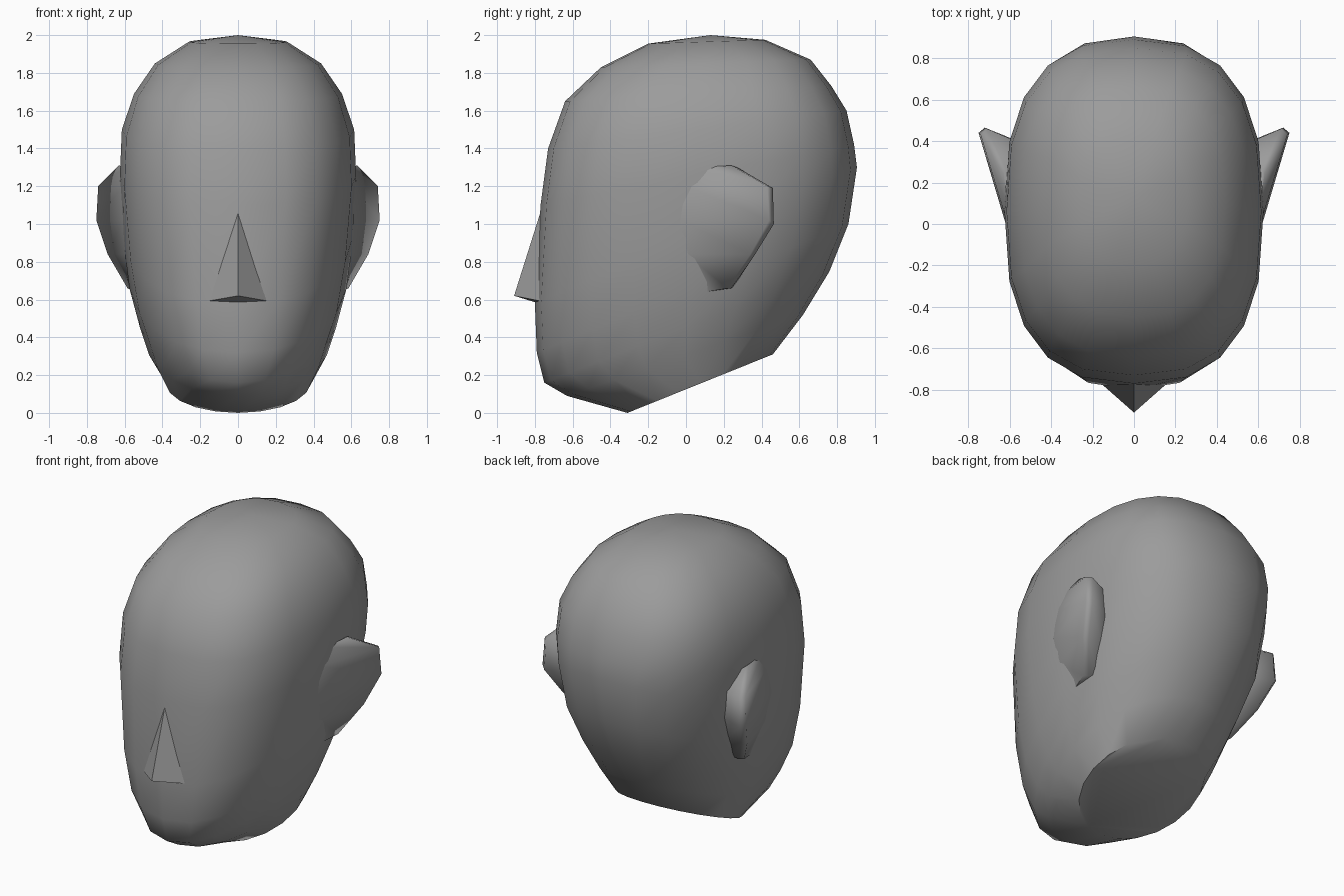
import bpy, bmesh, math
from mathutils import Vector

if "Cube" in bpy.data.objects:
    bpy.data.objects.remove(bpy.data.objects["Cube"], do_unlink=True)

grey = bpy.data.materials.new("plain grey")
grey.use_nodes = True
grey.diffuse_color = (0.33, 0.33, 0.33, 1)
grey.node_tree.nodes["Principled BSDF"].inputs["Base Color"].default_value = (0.33, 0.33, 0.33, 1)


def finish(name, bm, angle):
    bmesh.ops.recalc_face_normals(bm, faces=bm.faces)
    mesh = bpy.data.meshes.new(name)
    bm.to_mesh(mesh)
    bm.free()
    mesh.materials.append(grey)
    obj = bpy.data.objects.new(name, mesh)
    bpy.context.collection.objects.link(obj)
    bpy.ops.object.select_all(action="DESELECT")
    obj.select_set(True)
    bpy.context.view_layer.objects.active = obj
    bpy.ops.object.shade_smooth_by_angle(angle=math.radians(angle))
    return obj


def bridge(bm, a, b, closed):
    n = len(a)
    for i in range(n if closed else n - 1):
        j = (i + 1) % n
        bm.faces.new((a[i], a[j], b[j], b[i]))


# Skull: tilted rings as (front y, front z, back y, back z, half width, roundness, front taper)
RINGS = [
    (-0.31, 0.00, 0.46, 0.31, 0.38, 2.0, 0.0),
    (-0.63, 0.09, 0.62, 0.52, 0.47, 2.1, 0.16),
    (-0.75, 0.16, 0.76, 0.75, 0.52, 2.2, 0.20),
    (-0.79, 0.32, 0.86, 1.00, 0.575, 2.4, 0.14),
    (-0.80, 0.58, 0.905, 1.30, 0.61, 2.5, 0.08),
    (-0.77, 1.10, 0.89, 1.42, 0.625, 2.6, 0.0),
    (-0.73, 1.40, 0.85, 1.60, 0.615, 2.6, 0.0),
    (-0.64, 1.65, 0.77, 1.73, 0.55, 2.6, 0.0),
    (-0.45, 1.83, 0.66, 1.87, 0.44, 2.5, 0.0),
    (-0.20, 1.955, 0.42, 1.975, 0.26, 2.3, 0.0),
]
SIDES = 20
bm = bmesh.new()
loops = []
for fy, fz, by, bz, w, power, taper in RINGS:
    loop = []
    for i in range(SIDES):
        t = math.tau * i / SIDES
        s, c = math.sin(t), math.cos(t)
        x = math.copysign(abs(s) ** (2 / power), s)
        d = math.copysign(abs(c) ** (2 / power), c)
        x *= w * (1 - taper * max(0, d))
        k = (1 - d) / 2
        loop.append(bm.verts.new((x, fy + (by - fy) * k, fz + (bz - fz) * k)))
    loops.append(loop)
for a, b in zip(loops, loops[1:]):
    bridge(bm, a, b, True)
bm.faces.new(loops[0])
crown = bm.verts.new((0, 0.13, 2.0))
for i in range(SIDES):
    bm.faces.new((loops[-1][i], loops[-1][(i + 1) % SIDES], crown))
finish("head", bm, 50)

# Nose: wedge with a pointed tip and a flat underside
bm = bmesh.new()
bridge_top, tip, left, right, base = [bm.verts.new(p) for p in (
    (0, -0.765, 1.08), (0, -0.91, 0.62), (0.17, -0.76, 0.59), (-0.17, -0.76, 0.59), (0, -0.78, 0.58))]
for f in ((bridge_top, tip, left), (bridge_top, right, tip), (tip, base, left),
          (tip, right, base), (bridge_top, left, base), (bridge_top, base, right)):
    bm.faces.new(f)
finish("nose", bm, 60)

# Ears: front blend, outer rim, inner rim and rear root, each from top to bottom
EAR = [
    [(0.60, 0.06, 1.30), (0.61, 0.00, 1.20), (0.61, -0.03, 1.02), (0.59, 0.00, 0.84), (0.55, 0.10, 0.64)],
    [(0.63, 0.24, 1.31), (0.74, 0.43, 1.20), (0.75, 0.44, 1.02), (0.69, 0.34, 0.84), (0.585, 0.22, 0.66)],
    [(0.62, 0.27, 1.30), (0.71, 0.46, 1.19), (0.72, 0.465, 1.00), (0.66, 0.36, 0.83), (0.56, 0.24, 0.66)],
    [(0.57, 0.32, 1.27), (0.57, 0.40, 1.18), (0.56, 0.40, 1.00), (0.54, 0.34, 0.84), (0.51, 0.26, 0.68)],
]
for name, side in (("left_ear", 1), ("right_ear", -1)):
    bm = bmesh.new()
    columns = [[bm.verts.new((x * side, y, z)) for x, y, z in col] for col in EAR]
    for a, b in zip(columns, columns[1:]):
        bridge(bm, a, b, False)
    bm.faces.new([c[0] for c in columns])
    bm.faces.new([c[-1] for c in columns])
    finish(name, bm, 70)
